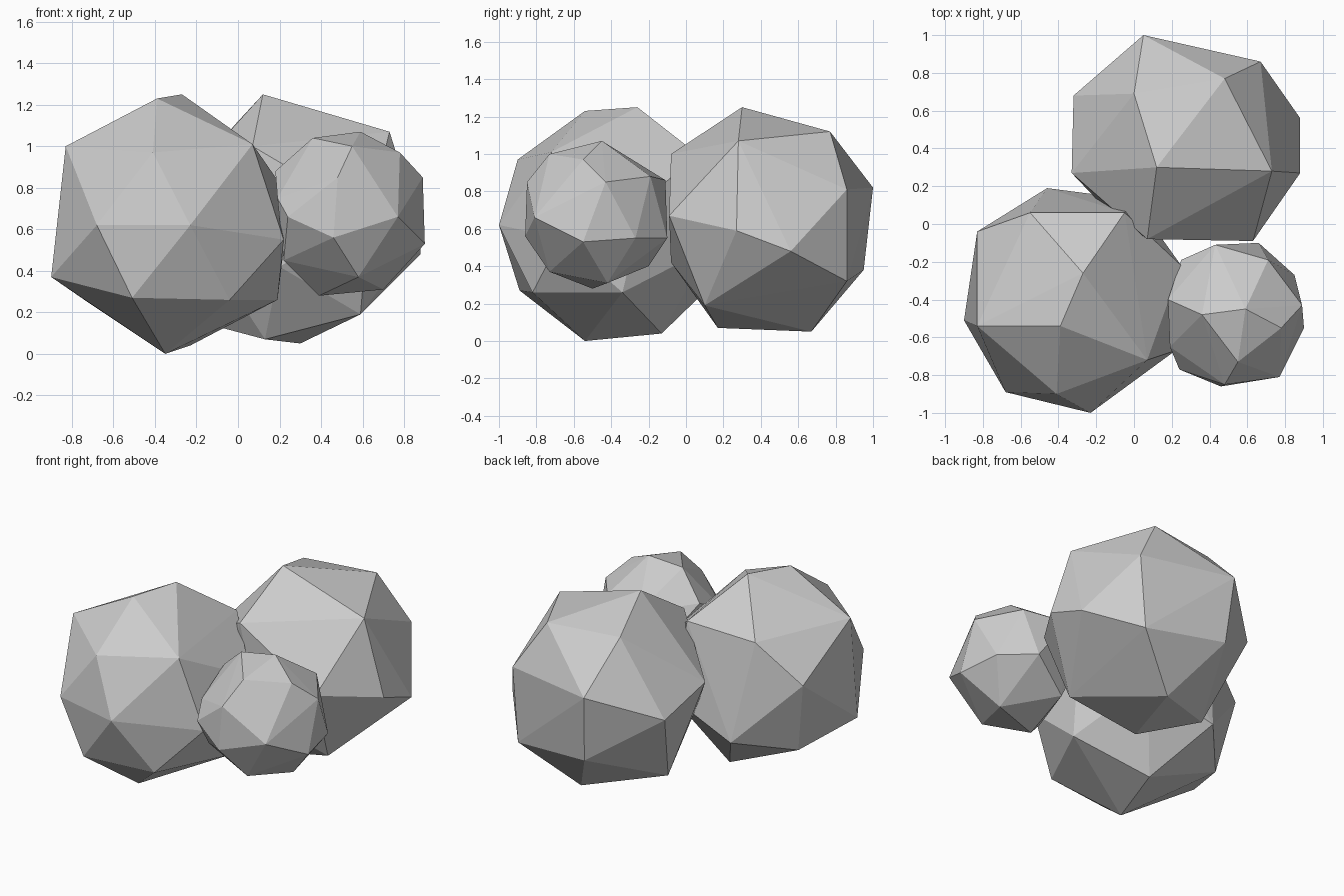
import bpy, bmesh


def boulder(name, corners):
    """Faceted stone: convex hull stretched over a few corner points."""
    bm = bmesh.new()
    for p in corners:
        bm.verts.new(p)
    bmesh.ops.convex_hull(bm, input=bm.verts[:])
    loose = [v for v in bm.verts if not v.link_faces]
    bmesh.ops.delete(bm, geom=loose, context='VERTS')
    bmesh.ops.recalc_face_normals(bm, faces=bm.faces[:])
    me = bpy.data.meshes.new(name)
    bm.to_mesh(me)
    bm.free()
    ob = bpy.data.objects.new(name, me)
    bpy.context.collection.objects.link(ob)
    return ob


# large boulder at the front left
boulder("left_boulder", [
    (-.39, -.54, 1.23), (-.27, -.26, 1.25), (-.83, -.54, 1.0), (.07, -.72, 1.01),
    (-.41, -.9, .97), (-.68, -.89, .62), (-.23, -1.0, .62), (-.9, -.51, .37),
    (-.51, -.89, .27), (-.04, -.82, .26), (.19, -.34, .26), (-.35, -.54, 0),
    (-.23, -.13, .04), (.22, -.67, .55), (.25, -.22, .75), (-.83, -.04, .74),
    (-.55, .06, .99), (-.05, .06, 1.0), (-.46, .19, .35), (-.74, -.12, .26),
    (0, .13, .5),
])

# large boulder at the back right
boulder("back_boulder", [
    (.12, .30, 1.25), (.73, .28, 1.07), (.48, .77, 1.12), (.67, .86, .81),
    (.88, .56, .48), (.88, .27, .59), (.07, -.08, 1.0), (.63, -.09, .67),
    (.05, 1.0, .82), (.08, .95, .38), (.63, .86, .32), (.30, .67, .05),
    (.13, .17, .07), (.59, .10, .19), (0, .69, 1.12), (-.32, .68, .65),
    (-.33, .27, .75), (-.17, .43, .15), (.2, -.08, .42), (-.15, .08, .5),
])

# small stone at the front right
boulder("small_stone", [
    (.59, -.45, 1.07), (.36, -.48, 1.04), (.55, -.73, 1.0), (.78, -.55, .97),
    (.89, -.43, .85), (.90, -.55, .53), (.77, -.81, .66), (.46, -.86, .56),
    (.48, -.85, .85), (.24, -.77, .66), (.71, -.19, .88), (.43, -.11, .86),
    (.85, -.27, .55), (.66, -.10, .55), (.39, -.50, .28), (.58, -.73, .37),
    (.70, -.42, .31), (.18, -.40, .88), (.25, -.19, .72), (.19, -.65, .75),
    (.22, -.62, .45), (.40, -.20, .40),
])
